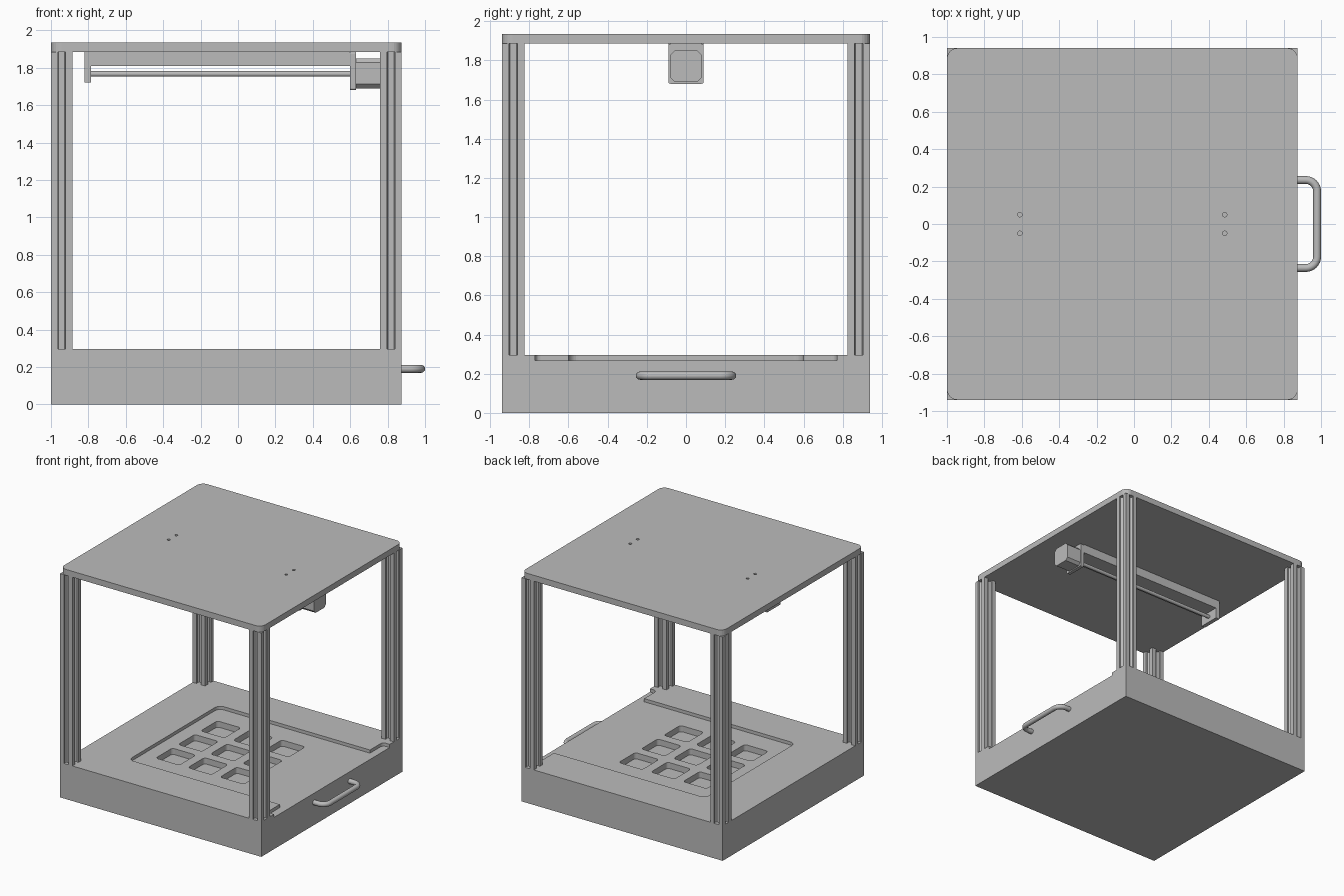
import bpy, bmesh, math
from mathutils import Matrix, Vector

if "Cube" in bpy.data.objects:
    bpy.data.objects.remove(bpy.data.objects["Cube"])

grey = bpy.data.materials.new("light_grey")
grey.use_nodes = True
GREY = (0.5, 0.5, 0.5, 1)
grey.diffuse_color = GREY
grey.node_tree.nodes["Principled BSDF"].inputs["Base Color"].default_value = GREY


def finish(name, bm, smooth=False):
    bmesh.ops.recalc_face_normals(bm, faces=bm.faces)
    me = bpy.data.meshes.new(name)
    bm.to_mesh(me)
    bm.free()
    me.materials.append(grey)
    ob = bpy.data.objects.new(name, me)
    bpy.context.collection.objects.link(ob)
    if smooth:
        bpy.ops.object.select_all(action="DESELECT")
        ob.select_set(True)
        bpy.context.view_layer.objects.active = ob
        bpy.ops.object.shade_smooth_by_angle()
    return ob


def box(name, lo, hi, radius=0, axis=2, segments=6):
    """Box between two corners, with the edges along one axis rounded."""
    lo, hi = Vector(lo), Vector(hi)
    bm = bmesh.new()
    bmesh.ops.create_cube(bm, size=1)
    for v in bm.verts:
        v.co = (lo + hi) / 2 + v.co * (hi - lo)
    if radius:
        edges = [e for e in bm.edges
                 if abs((e.verts[0].co - e.verts[1].co).normalized()[axis]) > 0.9]
        bmesh.ops.bevel(bm, geom=edges, offset=radius, segments=segments,
                        profile=0.5, affect="EDGES")
    return finish(name, bm)


def cylinder(name, radius, length, matrix, sides=24):
    bm = bmesh.new()
    bmesh.ops.create_cone(bm, cap_ends=True, segments=sides, radius1=radius,
                          radius2=radius, depth=length, matrix=matrix)
    return finish(name, bm, smooth=True)


def cut(target, cutter):
    """Subtract the cutter, then remove it."""
    cutter.hide_render = True
    mod = target.modifiers.new("cut", "BOOLEAN")
    mod.operation, mod.solver, mod.object = "DIFFERENCE", "EXACT", cutter
    bpy.context.view_layer.objects.active = target
    bpy.ops.object.modifier_apply(modifier=mod.name)
    bpy.data.objects.remove(cutter)


LEFT, RIGHT, SIDE = -1.0, 0.875, 0.94
BASE_Z, PLATE_Z, TOP_Z = 0.295, 1.885, 1.935
FLOOR = 0.268

# Base with a recess open to the right, flared at the opening
base = box("base", (LEFT, -SIDE, 0), (RIGHT, SIDE, BASE_Z))
cut(base, box("recess_cutter", (-0.6, -0.6, FLOOR), (1, 0.6, 0.4), 0.05))
cut(base, box("flare_cutter", (0.81, -0.77, FLOOR), (1, 0.77, 0.4), 0.03))

# Three by three rounded pockets in the recess floor
for i in (-1, 0, 1):
    for j in (-1, 0, 1):
        x, y = -0.07 + 0.3 * i, 0.3 * j
        cut(base, box("pocket_cutter", (x - 0.11, y - 0.11, FLOOR - 0.05),
                      (x + 0.11, y + 0.11, 0.4), 0.025))

# Top plate with four screw holes
plate = box("top_plate", (LEFT, -SIDE, PLATE_Z), (RIGHT, SIDE, TOP_Z), 0.055)
for x in (-0.61, 0.485):
    for y in (-0.05, 0.05):
        cut(plate, cylinder("hole_cutter", 0.012, 0.2,
                            Matrix.Translation((x, y, TOP_Z))))

# Corner posts: slotted profile, one side repeated by quarter turns
H = 0.0575
half = [(0.021, H), (0.021, 0.045), (0.034, 0.045), (0.016, 0.025)]
side = [(-H, -H)] + [(-a, -b) for a, b in half] + [(a, -b) for a, b in reversed(half)]


def post(name, cx, cy):
    bm = bmesh.new()
    ring = []
    for k in range(4):
        turn = Matrix.Rotation(k * math.pi / 2, 3, "Z")
        ring += [bm.verts.new(turn @ Vector((a, b, 0)) + Vector((cx, cy, BASE_Z)))
                 for a, b in side]
    face = bm.faces.new(ring)
    top = bmesh.ops.extrude_face_region(bm, geom=[face])["geom"]
    bmesh.ops.translate(bm, vec=(0, 0, PLATE_Z - BASE_Z),
                        verts=[v for v in top if isinstance(v, bmesh.types.BMVert)])
    finish(name, bm)


for x_name, cx in (("left", LEFT + H), ("right", RIGHT - H)):
    for y_name, cy in (("front", -SIDE + H), ("back", SIDE - H)):
        post(f"{y_name}_{x_name}_post", cx, cy)

# Linear drive under the plate
box("drive_beam", (-0.785, -0.09, 1.81), (0.6, 0.09, PLATE_Z))
box("drive_end_plate", (-0.82, -0.09, 1.72), (-0.785, 0.09, PLATE_Z))
box("motor_mount", (0.6, -0.09, 1.68), (0.63, 0.09, PLATE_Z), 0.012, axis=0, segments=3)
box("motor", (0.63, -0.08, 1.69), (0.765, 0.08, 1.85), 0.022, axis=0, segments=1)
cylinder("drive_rod", 0.015, 1.4,
         Matrix.Translation((-0.095, 0, 1.767)) @ Matrix.Rotation(math.pi / 2, 4, "Y"))

# Handle: a round bar swept along a bent path
BEND, REACH, SPAN, R = 0.06, 0.979, 0.235, 0.021
path = [(RIGHT - 0.01, -SPAN)]
for k in range(9):
    t = k / 8 * math.pi / 2
    path.append((REACH - BEND + BEND * math.sin(t), -SPAN + BEND - BEND * math.cos(t)))
path += [(x, -y) for x, y in reversed(path)]
bm = bmesh.new()
rings = []
for i, (x, y) in enumerate(path):
    a, b = path[max(i - 1, 0)], path[min(i + 1, len(path) - 1)]
    along = Vector((b[0] - a[0], b[1] - a[1], 0)).normalized()
    across = Vector((along.y, -along.x, 0))
    rings.append([bm.verts.new(Vector((x, y, 0.19)) + R * (
        across * math.cos(k * math.pi / 8) + Vector((0, 0, math.sin(k * math.pi / 8)))))
        for k in range(16)])
for r0, r1 in zip(rings, rings[1:]):
    for k in range(16):
        n = (k + 1) % 16
        bm.faces.new((r0[k], r0[n], r1[n], r1[k]))
bm.faces.new(rings[0])
bm.faces.new(rings[-1])
finish("handle", bm, smooth=True)
